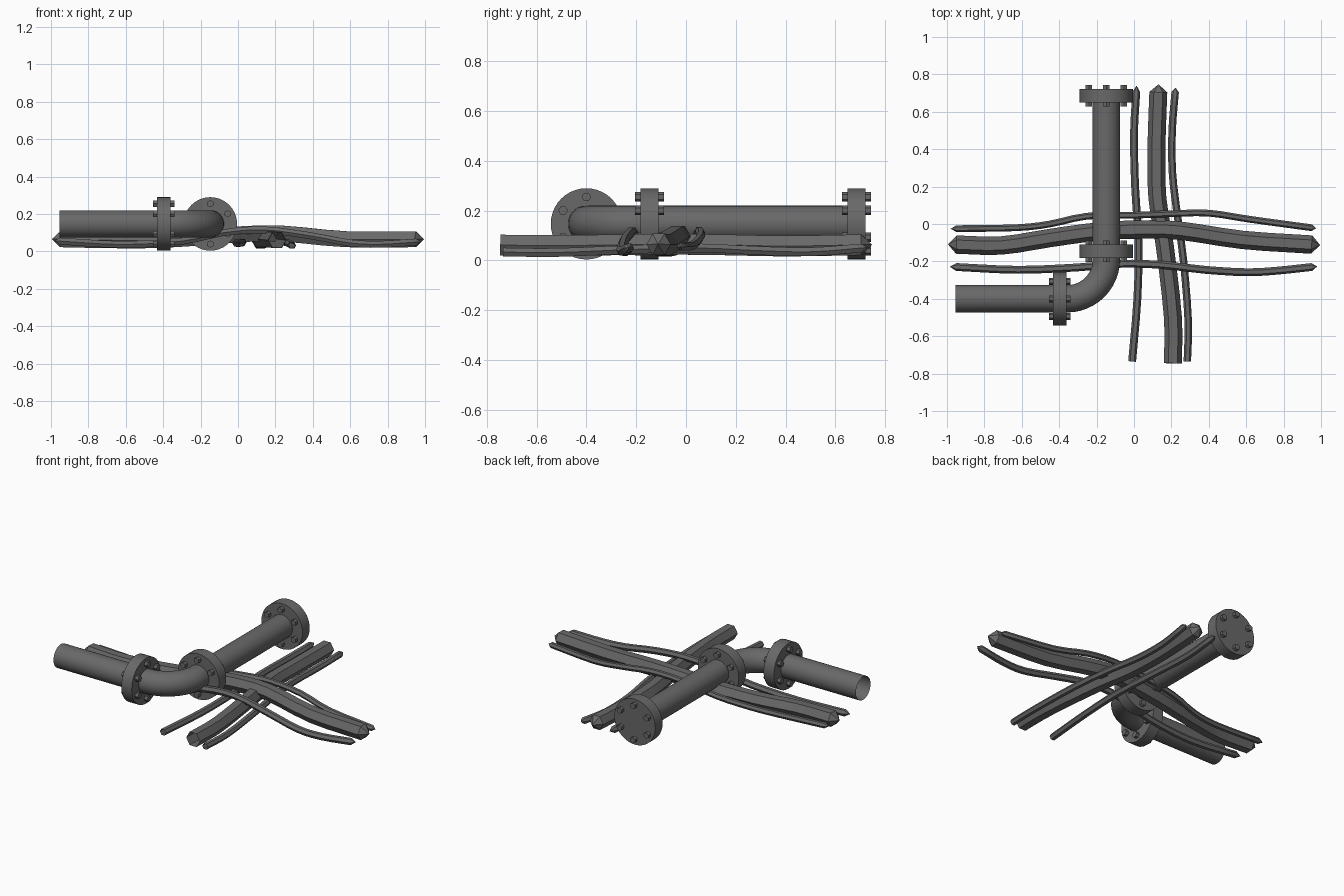
import bpy, bmesh
from math import sin, cos, pi, radians
from mathutils import Vector, Matrix

cube = bpy.data.objects.get("Cube")
if cube:
    bpy.data.objects.remove(cube, do_unlink=True)

steel = bpy.data.materials.new("dark_grey_steel")
steel.use_nodes = True
grey = (0.14, 0.14, 0.14, 1)
steel.diffuse_color = grey
steel.node_tree.nodes["Principled BSDF"].inputs["Base Color"].default_value = grey

UP = Vector((0, 0, 1))


def finish(bm, name):
    mesh = bpy.data.meshes.new(name)
    bm.to_mesh(mesh)
    bm.free()
    mesh.materials.append(steel)
    ob = bpy.data.objects.new(name, mesh)
    bpy.context.scene.collection.objects.link(ob)
    bpy.ops.object.select_all(action="DESELECT")
    ob.select_set(True)
    bpy.context.view_layer.objects.active = ob
    bpy.ops.object.shade_smooth_by_angle(angle=radians(35))
    return ob


def sweep(name, path, radius, sides, start_tip=0, end_tip=0):
    """Open tube along a path, optionally closed with pointed ends."""
    bm = bmesh.new()
    rings = []
    last = len(path) - 1
    tangents = []
    for i, p in enumerate(path):
        t = (path[min(i + 1, last)] - path[max(i - 1, 0)]).normalized()
        side = t.cross(UP).normalized()
        up = side.cross(t)
        tangents.append(t)
        rings.append([bm.verts.new(p + radius * (side * cos(2 * pi * k / sides)
                                                 + up * sin(2 * pi * k / sides)))
                      for k in range(sides)])
    for a, b in zip(rings, rings[1:]):
        for k in range(sides):
            n = (k + 1) % sides
            bm.faces.new((a[k], b[k], b[n], a[n]))
    if start_tip:
        tip = bm.verts.new(path[0] - tangents[0] * start_tip)
        for k in range(sides):
            bm.faces.new((tip, rings[0][k], rings[0][(k + 1) % sides]))
    if end_tip:
        tip = bm.verts.new(path[-1] + tangents[-1] * end_tip)
        for k in range(sides):
            bm.faces.new((tip, rings[-1][(k + 1) % sides], rings[-1][k]))
    return finish(bm, name)


def smooth_path(points, steps=3):
    """Catmull-Rom path through a few points."""
    pts = [Vector(p) for p in points]
    pts = [2 * pts[0] - pts[1]] + pts + [2 * pts[-1] - pts[-2]]
    out = []
    for a, b, c, d in zip(pts, pts[1:], pts[2:], pts[3:]):
        for s in range(steps):
            u = s / steps
            out.append(0.5 * (2 * b + (c - a) * u + (2 * a - 5 * b + 4 * c - d) * u ** 2
                              + (3 * b - a - 3 * c + d) * u ** 3))
    return out + [pts[-2]]


def cylinder(bm, matrix, radius, depth, sides):
    bmesh.ops.create_cone(bm, cap_ends=True, segments=sides, radius1=radius,
                          radius2=radius, depth=depth, matrix=matrix)


def flange(name, centre, axis):
    """Disc with six hexagonal bolts through it."""
    place = Matrix.Translation(centre) @ Matrix.Rotation(
        pi / 2, 4, "Y" if axis == "X" else "X")
    disc = bmesh.new()
    cylinder(disc, place, 0.143, 0.072, 40)
    finish(disc, name)
    bolts = bmesh.new()
    # One bolt sits at the top of the disc
    first = 0 if axis == "X" else pi / 2
    for k in range(6):
        a = first + k * pi / 3
        spot = Matrix.Translation((0.108 * cos(a), 0.108 * sin(a), 0))
        cylinder(bolts, place @ spot, 0.019, 0.116, 6)
    finish(bolts, name + "_bolts")


# Main pipe with a quarter bend
PX, PY, PZ, BEND = -0.148, -0.4, 0.147, 0.21
corner = Vector((PX - BEND, PY + BEND, PZ))
pipe_path = [Vector((-0.955, PY, PZ))]
pipe_path += [corner + BEND * Vector((sin(a), -cos(a), 0))
              for a in (i * pi / 24 for i in range(13))]
pipe_path.append(Vector((PX, 0.66, PZ)))
sweep("main_pipe", pipe_path, 0.073, 32)

# Flanges
flange("inlet_flange", (-0.397, PY, PZ), "X")
flange("middle_flange", (PX, -0.146, PZ), "Y")
flange("end_flange", (PX, 0.685, PZ), "Y")

# Cables running left to right, pointed at both ends
sweep("thick_cross_cable", smooth_path([
    (-0.95, -0.11, 0.065), (-0.71, -0.115, 0.06), (-0.45, -0.075, 0.06),
    (-0.19, -0.04, 0.075), (0.02, -0.03, 0.092), (0.24, -0.035, 0.095),
    (0.58, -0.085, 0.065), (0.95, -0.11, 0.065)]), 0.049, 6, 0.045, 0.045)
sweep("front_cross_cable", smooth_path([
    (-0.95, -0.23, 0.055), (-0.62, -0.245, 0.037), (-0.3, -0.232, 0.055),
    (-0.08, -0.213, 0.1), (0.14, -0.218, 0.115), (0.38, -0.245, 0.085),
    (0.6, -0.258, 0.045), (0.76, -0.25, 0.038), (0.95, -0.23, 0.05)]),
    0.021, 6, 0.035, 0.03)
sweep("back_cross_cable", smooth_path([
    (-0.95, -0.025, 0.055), (-0.63, -0.02, 0.04), (-0.45, 0.0, 0.045),
    (-0.25, 0.042, 0.075), (0.0, 0.047, 0.11), (0.2, 0.055, 0.118),
    (0.4, 0.058, 0.095), (0.62, 0.025, 0.06), (0.95, -0.02, 0.055)]),
    0.018, 6, 0.03, 0.025)

# Cables running front to back, open in front and pointed behind
sweep("thick_long_cable", smooth_path([
    (0.208, -0.745, 0.062), (0.208, -0.5, 0.06), (0.165, -0.12, 0.065),
    (0.125, 0.14, 0.063), (0.12, 0.4, 0.058), (0.13, 0.705, 0.063)]),
    0.048, 6, 0, 0.042)
sweep("left_long_cable", smooth_path([
    (0.285, -0.735, 0.034), (0.29, -0.52, 0.032), (0.265, -0.2, 0.045),
    (0.23, 0.06, 0.05), (0.205, 0.28, 0.04), (0.204, 0.5, 0.035),
    (0.22, 0.705, 0.05)]), 0.02, 6, 0, 0.025)
sweep("right_long_cable", smooth_path([
    (-0.01, -0.735, 0.045), (0.018, -0.4, 0.045), (0.024, -0.1, 0.05),
    (0.006, 0.2, 0.05), (0.0, 0.48, 0.042), (0.012, 0.705, 0.05)]),
    0.021, 6, 0, 0.035)
